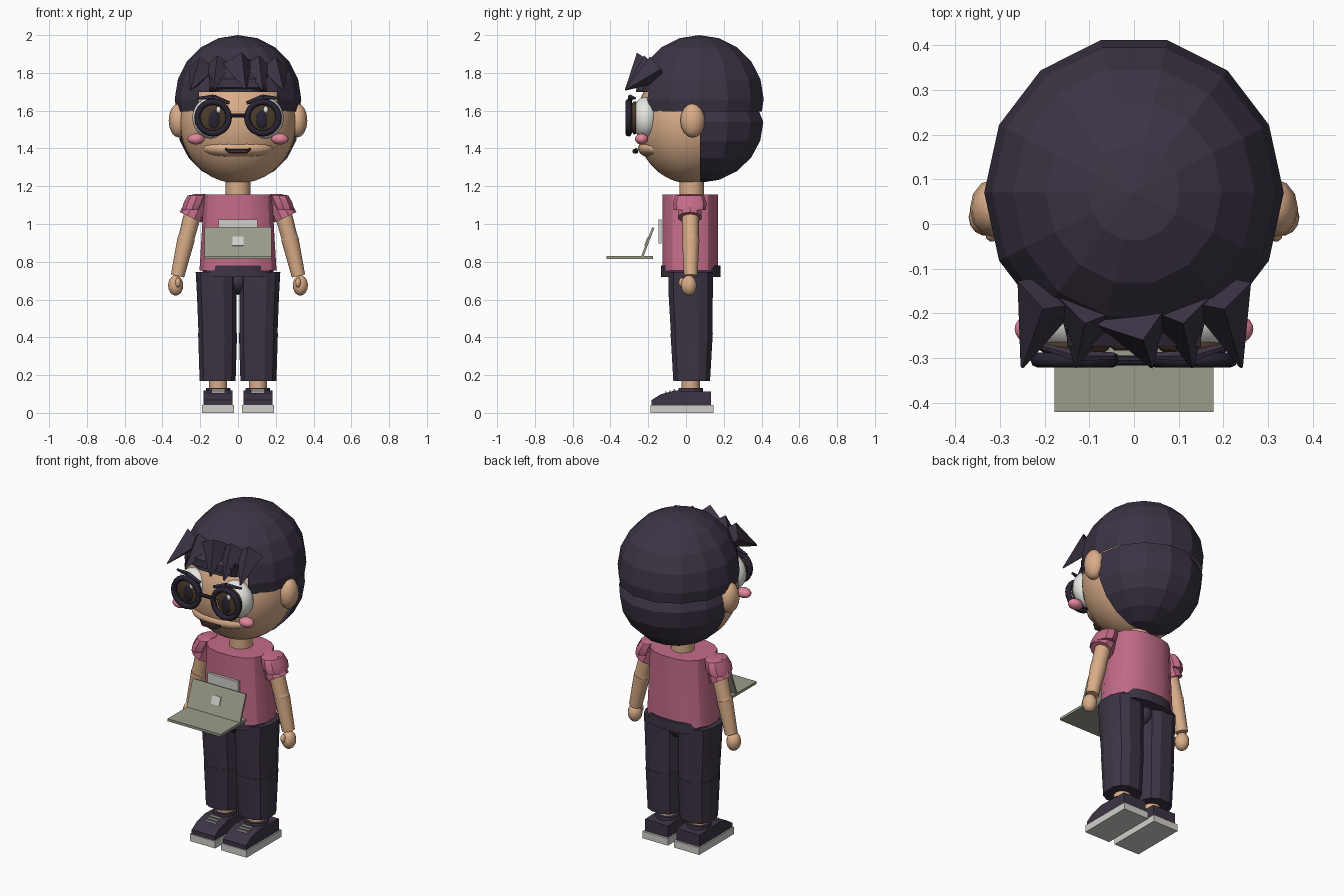
import bpy, bmesh, math
from mathutils import Vector, Matrix

if "Cube" in bpy.data.objects:
    bpy.data.objects.remove(bpy.data.objects["Cube"])

def mat(name, *rgb):
    m = bpy.data.materials.new(name)
    m.diffuse_color = (*rgb, 1)
    m.use_nodes = True
    m.node_tree.nodes["Principled BSDF"].inputs["Base Color"].default_value = m.diffuse_color
    return m

DARK = mat("dark_plum", .046, .034, .058)
SKIN = mat("skin", .70, .42, .25)
PINK = mat("shirt_pink", .55, .15, .25)
OLIVE = mat("laptop_grey", .33, .33, .26)
LIGHT = mat("light_grey", .64, .63, .60)
WHITE = mat("eye_white", .82, .82, .78)
IRIS = mat("iris_brown", .07, .042, .024)
MOUTH = mat("mouth_brown", .06, .03, .025)
CHEEK = mat("cheek_pink", .75, .24, .33)
FRAME = mat("frame_dark", .022, .017, .032)

def finish(name, bm, m, angle=None):
    bmesh.ops.recalc_face_normals(bm, faces=bm.faces[:])
    me = bpy.data.meshes.new(name)
    bm.to_mesh(me)
    bm.free()
    me.materials.append(m)
    ob = bpy.data.objects.new(name, me)
    bpy.context.collection.objects.link(ob)
    if angle:
        bpy.ops.object.select_all(action='DESELECT')
        bpy.context.view_layer.objects.active = ob
        ob.select_set(True)
        bpy.ops.object.shade_smooth_by_angle(angle=math.radians(angle))
    return ob

def sphere(loc, r, seg, rings):
    bm = bmesh.new()
    bmesh.ops.create_uvsphere(bm, u_segments=seg, v_segments=rings, radius=1)
    bmesh.ops.rotate(bm, verts=bm.verts, matrix=Matrix.Rotation(math.pi / 2, 3, 'Z'))
    bmesh.ops.scale(bm, vec=r, verts=bm.verts)
    bmesh.ops.translate(bm, vec=loc, verts=bm.verts)
    return bm

def ball(name, loc, r, m, seg=20, rings=12):
    return finish(name, sphere(loc, r, seg, rings), m, 60)

def box(name, loc, size, m, rot_x=0, bevel=0):
    bm = bmesh.new()
    bmesh.ops.create_cube(bm, size=1)
    bmesh.ops.scale(bm, vec=size, verts=bm.verts)
    if bevel:
        bmesh.ops.bevel(bm, geom=bm.edges[:], offset=bevel, segments=1, affect='EDGES')
    bmesh.ops.rotate(bm, verts=bm.verts, matrix=Matrix.Rotation(rot_x, 3, 'X'))
    bmesh.ops.translate(bm, vec=loc, verts=bm.verts)
    return finish(name, bm, m)

def loft(name, rows, m, n=12, p=1.0, angle=25):
    """Closed stack of horizontal (super)ellipses: rows of (x, y, z, rx, ry)."""
    bm = bmesh.new()
    loops = []
    for x, y, z, rx, ry in rows:
        ring = []
        for i in range(n):
            a = 2 * math.pi * (i + .5) / n
            c, s = math.cos(a), math.sin(a)
            ring.append(bm.verts.new((x + rx * math.copysign(abs(c) ** p, c),
                                      y + ry * math.copysign(abs(s) ** p, s), z)))
        loops.append(ring)
    for a, b in zip(loops, loops[1:]):
        for i in range(n):
            bm.faces.new((a[i], a[(i + 1) % n], b[(i + 1) % n], b[i]))
    bm.faces.new(loops[0])
    bm.faces.new(loops[-1])
    return finish(name, bm, m, angle)

def rod(name, a, b, r1, r2, m, n=12, angle=40):
    a, b = Vector(a), Vector(b)
    bm = bmesh.new()
    bmesh.ops.create_cone(bm, cap_ends=True, segments=n, radius1=r1, radius2=r2, depth=(b - a).length)
    q = (b - a).to_track_quat('Z', 'Y').to_matrix().to_4x4()
    bmesh.ops.transform(bm, matrix=Matrix.Translation((a + b) / 2) @ q, verts=bm.verts)
    return finish(name, bm, m, angle)

def cut(bm, co, no):
    """Keep only the side the normal points away from."""
    bmesh.ops.bisect_plane(bm, geom=bm.verts[:] + bm.edges[:] + bm.faces[:],
                           plane_co=co, plane_no=no, clear_outer=True)

# Head, neck and muzzle
ball("head", (0, .02, 1.535), (.308, .285, .32), SKIN, 32, 20)
ball("muzzle", (0, -.155, 1.40), (.19, .10, .055), SKIN)
rod("neck", (0, .03, 1.12), (0, .03, 1.26), .065, .065, SKIN, 16)

# Hair cap with a raised front hairline
bm = sphere((0, .07, 1.66), (.335, .35, .34), 14, 10)
cut(bm, (0, 0, 1.595), (0, 0, -1))
bmesh.ops.bisect_plane(bm, geom=bm.verts[:] + bm.edges[:] + bm.faces[:],
                       plane_co=(0, 0, 1.70), plane_no=(0, 0, 1))
low = [f for f in bm.faces if f.calc_center_median().z < 1.70 and f.calc_center_median().y < -.15]
bmesh.ops.delete(bm, geom=low, context='FACES')
finish("hair_cap", bm, DARK)

# Hair at the back of the head
bm = sphere((0, .07, 1.54), (.325, .348, .322), 14, 10)
cut(bm, (0, .075, 0), (0, -1, 0))
cut(bm, (0, 0, 1.61), (0, 0, 1))
top = [v for v in bm.verts if v.co.z > 1.605]
for v in top:
    v.co.x *= .95
    v.co.y = .07 + (v.co.y - .07) * .95
finish("hair_back", bm, DARK)

# Fringe spikes
for x, tip_x, r in ((-.19, -.25, .075), (-.10, -.13, .075), (0, .04, .085),
                    (.10, .13, .075), (.19, .24, .075)):
    y = -.20 + abs(x) * .25
    rod("fringe_spike", (x, y, 1.85 - abs(x) * .15), (tip_x, -.32, 1.71), r, .004, DARK, 4, None)
rod("fringe_band", (-.15, -.235, 1.745), (.15, -.235, 1.745), .045, .045, DARK, 6, None)

# Mouth: dark bar with turned-up corners
box("mouth", (0, -.268, 1.385), (.10, .03, .024), MOUTH, 0, .006)
rod("glasses_bridge", (-.045, -.305, 1.575), (.045, -.305, 1.575), .011, .011, FRAME, 8)

for s in (-1, 1):
    # Ears, eyes, cheeks
    ball("ear", (s * .315, .035, 1.548), (.052, .065, .09), SKIN, 12, 8)
    ball("eyeball", (s * .14, -.215, 1.562), (.102, .075, .11), WHITE)
    ball("iris", (s * .135, -.272, 1.562), (.082, .028, .088), IRIS)
    ball("pupil", (s * .128, -.293, 1.555), (.032, .012, .05), FRAME)
    ball("eye_glint", (s * .125 + .022, -.298, 1.605), (.013, .008, .018), WHITE, 10, 6)
    ball("cheek", (s * .222, -.235, 1.45), (.045, .035, .029), CHEEK)
    rod("mouth_corner", (s * .045, -.27, 1.385), (s * .066, -.262, 1.398), .01, .006, MOUTH, 6)
    # Glasses rim
    bm = bmesh.new()
    N, M = 20, 8
    vs = [[bm.verts.new((s * .132 + math.cos(a) * (.084 + .016 * math.cos(b)),
                         -.304 + .017 * math.sin(b),
                         1.563 + math.sin(a) * (.084 + .016 * math.cos(b))))
           for b in (2 * math.pi * j / M for j in range(M))]
          for a in (2 * math.pi * i / N for i in range(N))]
    for i in range(N):
        for j in range(M):
            k, l = (i + 1) % N, (j + 1) % M
            bm.faces.new((vs[i][j], vs[k][j], vs[k][l], vs[i][l]))
    finish("glasses_rim", bm, FRAME, 60)
    # Eyebrow in two tapered pieces
    rod("eyebrow_inner", (s * .045, -.295, 1.64), (s * .13, -.295, 1.672), .009, .014, DARK, 6)
    rod("eyebrow_outer", (s * .13, -.295, 1.672), (s * .215, -.27, 1.665), .014, .007, DARK, 6)

    # Sleeve, arm and hand
    loft("sleeve_cap", [(s * .245, .02, 1.075, .055, .085), (s * .232, .02, 1.11, .06, .09),
                        (s * .215, .02, 1.15, .055, .075), (s * .20, .02, 1.158, .03, .05)], PINK, 10)
    rod("sleeve", (s * .205, .02, 1.13), (s * .25, .02, 1.035), .058, .066, PINK, 10, 25)
    rod("upper_arm", (s * .235, .022, 1.07), (s * .275, .025, .92), .046, .043, SKIN)
    ball("elbow", (s * .275, .025, .92), (.046, .044, .046), SKIN, 12, 8)
    rod("forearm", (s * .275, .025, .92), (s * .32, .025, .725), .046, .036, SKIN)
    ball("hand", (s * .33, .015, .675), (.04, .042, .054), SKIN, 14, 10)
    ball("thumb", (s * .318, -.022, .69), (.015, .018, .026), SKIN, 10, 6)

    # Trouser leg in two pieces meeting at the knee
    loft("thigh", [(s * .108, .03, .42, .104, .113), (s * .112, .025, .62, .108, .12),
                   (s * .115, .025, .745, .112, .122)], DARK, 12, .8)
    loft("shin", [(s * .108, .03, .17, .098, .10), (s * .108, .03, .422, .106, .115)], DARK, 12, .8)

    # Ankle and shoe
    rod("ankle", (s * .105, .025, .11), (s * .105, .025, .19), .048, .048, SKIN)
    loft("shoe_collar", [(s * .105, .025, .10, .068, .07), (s * .105, .025, .132, .066, .066)], DARK)
    bm = bmesh.new()
    side = ((.132, .04), (.132, .112), (-.06, .118), (-.135, .098), (-.182, .068), (-.182, .04))
    a = [bm.verts.new((s * .105 - .077, y, z)) for y, z in side]
    b = [bm.verts.new((s * .105 + .077, y, z)) for y, z in side]
    bm.faces.new(a)
    bm.faces.new(b)
    for i in range(6):
        bm.faces.new((a[i], a[(i + 1) % 6], b[(i + 1) % 6], b[i]))
    finish("shoe_upper", bm, DARK)
    box("sole", (s * .105, -.022, .021), (.17, .334, .042), LIGHT)
    for y, z in ((-.062, .121), (-.085, .115), (-.108, .109)):
        box("shoelace", (s * .105, y, z), (.07, .008, .009), LIGHT)

# Shirt, waistband and seat of the trousers
loft("shirt", [(0, .022, .755, .207, .150), (0, .022, .95, .195, .150),
               (0, .022, 1.08, .188, .150), (0, .022, 1.156, .185, .150)], PINK, 16, .8)
loft("waistband", [(0, .025, .72, .198, .160), (0, .025, .78, .185, .160)], DARK, 16, .8)
ball("trouser_seat", (0, .03, .70), (.07, .10, .075), DARK, 12, 8)

# Paper panel on the chest
box("chest_panel", (0, -.137, .96), (.205, .016, .125), LIGHT)

# Laptop: base, tilted lid and a plain square plate on the lid
tilt = -math.atan2(.055, .145)
box("laptop_base", (0, -.297, .823), (.356, .246, .015), OLIVE)
box("laptop_lid", (0, -.202, .905), (.356, .012, .162), OLIVE, tilt)
box("lid_plate", (0, -.209, .908), (.056, .008, .05), LIGHT, tilt)
